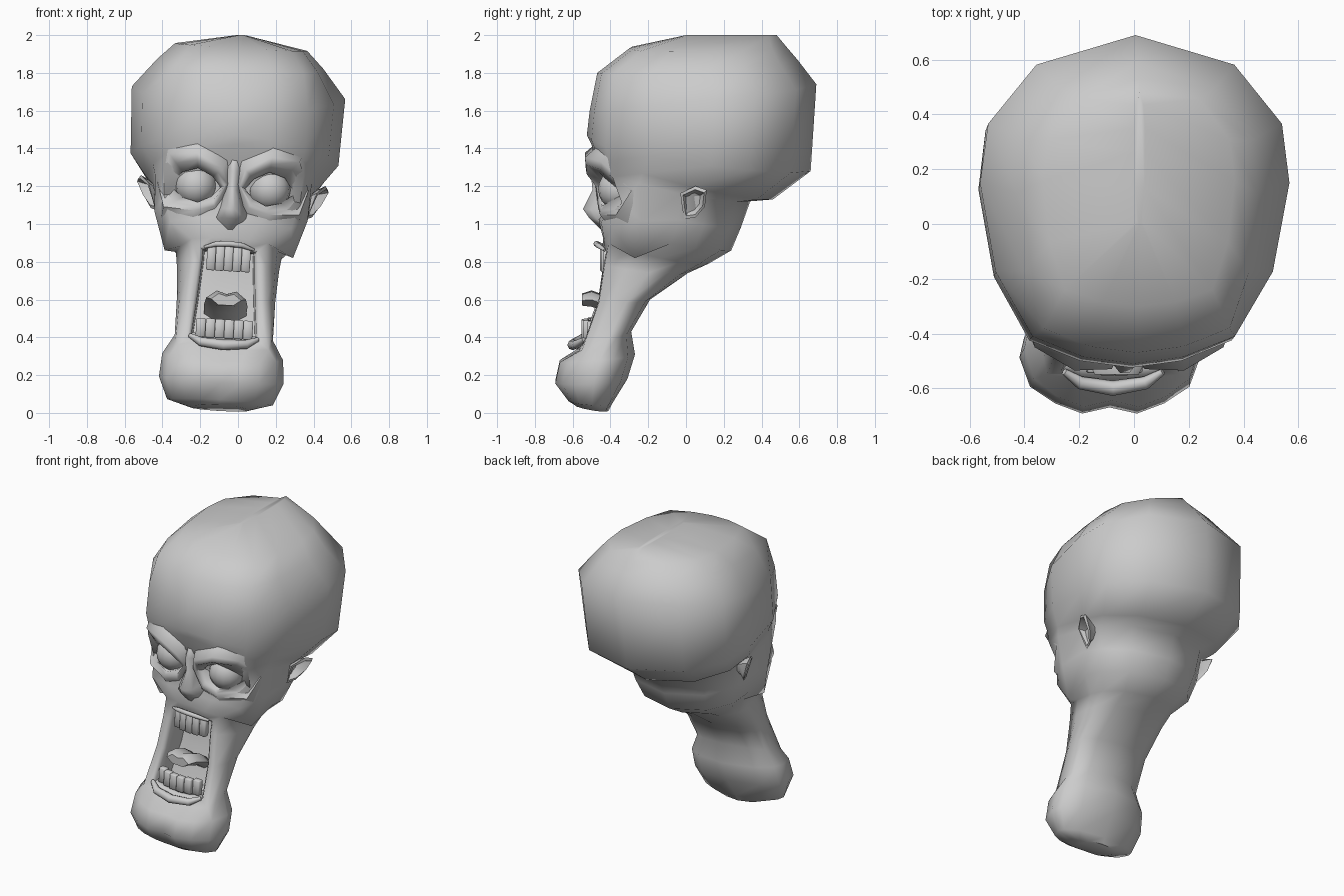
import bpy
import bmesh
from math import cos, sin, pi, radians
from mathutils import Matrix, Vector

default_cube = bpy.data.objects.get("Cube")
if default_cube:
    bpy.data.objects.remove(default_cube)

# The whole head leans slightly to one side
LEAN = Matrix(((1, 0, .06, -.099), (0, 1, 0, 0), (-.06, 0, 1, 0), (0, 0, 0, 1)))


def finish(name, bm, smooth_angle=65):
    bm.transform(LEAN)
    mesh = bpy.data.meshes.new(name)
    bm.to_mesh(mesh)
    bm.free()
    obj = bpy.data.objects.new(name, mesh)
    bpy.context.collection.objects.link(obj)
    bpy.ops.object.select_all(action='DESELECT')
    obj.select_set(True)
    bpy.context.view_layer.objects.active = obj
    bpy.ops.object.shade_smooth_by_angle(angle=radians(smooth_angle))
    return obj


def loft(rings, capped=True):
    """Skin a list of closed rings, cap both ends; also return the face grid."""
    bm = bmesh.new()
    verts = [[bm.verts.new(p) for p in ring] for ring in rings]
    n = len(rings[0])
    grid = []
    for low, high in zip(verts, verts[1:]):
        grid.append([bm.faces.new((low[k], low[(k + 1) % n], high[(k + 1) % n], high[k]))
                     for k in range(n)])
    if capped:
        bm.faces.new(verts[0][::-1])
        bm.faces.new(verts[-1])
        bmesh.ops.recalc_face_normals(bm, faces=bm.faces)
    return bm, grid


def tube(name, path, radii, sides=8):
    """Tapered flesh roll along a path."""
    pts = [Vector(p) for p in path]
    rings = []
    for i, p in enumerate(pts):
        along = pts[min(i + 1, len(pts) - 1)] - pts[max(i - 1, 0)]
        across = along.cross(Vector((0, 1, 0))).normalized()
        depth = across.cross(along).normalized()
        rings.append([p + radii[i] * (across * cos(2 * pi * k / sides)
                                      + depth * sin(2 * pi * k / sides))
                      for k in range(sides)])
    return finish(name, loft(rings)[0])


def block(name, centre, size, bevel):
    bm = bmesh.new()
    bmesh.ops.create_cube(bm, size=1)
    bm.transform(Matrix.Translation(centre) @ Matrix.Diagonal((*size, 1)))
    bmesh.ops.bevel(bm, geom=bm.edges[:], offset=bevel, segments=1, affect='EDGES')
    return finish(name, bm)


def head_ring(z_front, z_back, a, d, y_front, w, y_back):
    """Front panel half width a, its corner set back by d, full half width w."""
    length = y_back - y_front
    half = [(0, 0), (a / 2, d / 4), (a, d), (a + (w - a) * .7, max(.28 * length, d * 1.3)),
            (w, .55 * length), (.95 * w, .73 * length), (.64 * w, .91 * length), (0, length)]
    full = half + [(-x, y) for x, y in half[-2:0:-1]]
    return [Vector((x, y_front + y, z_front + (z_back - z_front) * (y / length) ** .65))
            for x, y in full]


# Head: chin, jaw, face and cranium in one skin
sections = [
    (.045, .01, .10, .01, -.59, .15, -.41),
    (.07, .05, .18, .03, -.63, .28, -.39),
    (.16, .18, .20, .05, -.705, .33, -.31),
    (.27, .31, .20, .05, -.68, .32, -.27),
    (.33, .43, .24, .02, -.57, .26, -.29),
    (.60, .60, .215, .01, -.47, .26, -.19),
    (.80, .74, .20, .01, -.44, .27, .01),
    (.93, .79, .20, .03, -.44, .28, .12),
    (1.04, .86, .32, .08, -.47, .36, .24),
    (1.19, .98, .36, .10, -.44, .40, .29),
    (1.32, 1.12, .37, .09, -.48, .42, .34),
    (1.42, 1.13, .36, .09, -.50, .46, .46),
    (1.47, 1.28, .37, .10, -.525, .55, .66),
    (1.60, 1.74, .37, .10, -.51, .565, .69),
    (1.80, 1.87, .34, .09, -.47, .44, .59),
    (1.93, 1.94, .27, .06, -.30, .35, .53),
    (2.0, 2.0, .01, .01, .0, .02, .48),
]
rings = [head_ring(*s) for s in sections]
for row in (1, 2, 3):                      # chin cleft
    rings[row][0].y += .035
for k in (1, -1):                          # eye sockets
    rings[9][k].y += .10
for row, x, z in ((8, .34, .84), (9, .405, 1.04), (10, .415, 1.24)):   # cheekbones
    for k, side in ((3, 1), (-3, -1)):
        rings[row][k].x, rings[row][k].z = side * x, z
bm, grid = loft(rings)
mouth = [grid[row][k] for row in range(4, 7) for k in (0, 1, -2, -1)]
bmesh.ops.inset_region(bm, faces=mouth, thickness=.045, use_even_offset=True)
bmesh.ops.inset_region(bm, faces=mouth, thickness=.015, depth=-.02, use_even_offset=True)
bmesh.ops.inset_region(bm, faces=mouth, thickness=.008, use_even_offset=True)
for v in {v for f in mouth for v in f.verts}:
    v.co.y += .15
finish("head", bm)

# Nose
nose = []
for z, w, y in ((1.37, .05, -.47), (1.28, .05, -.505), (1.18, .045, -.495),
                (1.08, .065, -.545), (1.03, .10, -.51), (.97, .05, -.45)):
    nose.append([(-w, -.40, z + .02), (-w * .75, y + .04, z), (-w * .25, y, z),
                 (w * .25, y, z), (w * .75, y + .04, z), (w, -.40, z + .02)])
finish("nose", loft(nose)[0])

# Eye surround, from the inner corner over the brow and back under the eye
lid_edge = [(.065, -.42, 1.19), (.11, -.455, 1.245), (.19, -.46, 1.285), (.27, -.43, 1.26),
            (.33, -.33, 1.18), (.26, -.42, 1.125), (.18, -.45, 1.105), (.11, -.445, 1.14)]
crest = [(.03, -.48, 1.21), (.06, -.53, 1.29), (.20, -.535, 1.365), (.345, -.45, 1.35),
         (.40, -.29, 1.20), (.36, -.37, 1.07), (.20, -.455, 1.06), (.09, -.465, 1.09)]
skirt = [(.01, -.42, 1.21), (.03, -.46, 1.35), (.20, -.46, 1.43), (.37, -.36, 1.41),
         (.39, -.22, 1.20), (.37, -.27, 1.0), (.20, -.40, .99), (.08, -.40, 1.03)]
ledge = [((a + c) / 2, c_y + .005, (b + d) / 2)
         for (a, _, b), (c, c_y, d) in zip(lid_edge, crest)]
socket = [(x, y + .08, z) for x, y, z in lid_edge]

ear_outline = [(-.03, 1.19), (.05, 1.23), (.11, 1.21), (.10, 1.12), (.05, 1.06),
               (-.01, 1.05), (-.02, 1.11)]


def ear_ring(side, scale, x_base, flare):
    return [(side * (x_base + flare * (z - 1.05 + y)),
             .04 + (y - .04) * scale, 1.14 + (z - 1.14) * scale)
            for y, z in ear_outline]


for side, label in ((1, "left"), (-1, "right")):
    bm = bmesh.new()
    bmesh.ops.create_uvsphere(bm, u_segments=16, v_segments=10, radius=.11)
    bm.transform(Matrix.Translation((side * .195, -.355, 1.195)))
    finish(label + "_eyeball", bm)

    # Brow, lids and cheek fold; ring order keeps the skin facing outward
    surround = [[(side * x, y, z) for x, y, z in ring[::-side]]
                for ring in (skirt, crest, ledge, lid_edge, socket)]
    finish(label + "_eye_surround", loft(surround, capped=False)[0], 75)

    # Ear: flared cup with a hollow
    finish(label + "_ear", loft([ear_ring(side, .5, .36, 0), ear_ring(side, .6, .40, .1),
                                 ear_ring(side, 1, .405, .36), ear_ring(side, .8, .41, .36),
                                 ear_ring(side, .5, .39, .1)])[0], 40)

# Lips
tube("upper_lip", [(-.13, -.43, .87), (-.07, -.465, .89), (0, -.475, .895),
                   (.07, -.465, .89), (.13, -.43, .87)],
     [.008, .014, .015, .014, .008])
tube("lower_lip", [(-.18, -.54, .40), (-.12, -.58, .37), (0, -.60, .36),
                   (.12, -.58, .37), (.18, -.54, .40)],
     [.012, .024, .028, .024, .012])

# Teeth and gums follow a shallow arc
for name, count, half, y, z, height in (("upper", 5, .115, -.435, .815, .13),
                                        ("lower", 6, .15, -.535, .445, .10)):
    step = 2 * half / count
    for i in range(count):
        x = -half + step * (i + .5)
        block(f"{name}_tooth_{i + 1}", (x, y + 2 * x * x, z), (step, .04, height), .005)
    gum_z = z + (.055 if name == "upper" else -.05)
    tube(name + "_gum", [(x * half, y + .02 + 2 * (x * half) ** 2, gum_z)
                         for x in (-1.1, -.5, 0, .5, 1.1)], [.02] * 5)

# Tongue: thick slab with a centre groove
tongue = []
for y, z, w, t in ((-.30, .50, .11, .04), (-.40, .57, .115, .04),
                   (-.50, .605, .105, .04), (-.55, .60, .08, .03)):
    tongue.append([(-w, y, z), (-w / 2, y, z + t), (0, y, z + t * .6), (w / 2, y, z + t),
                   (w, y, z), (w / 2, y, z - t), (-w / 2, y, z - t)])
finish("tongue", loft(tongue)[0])
